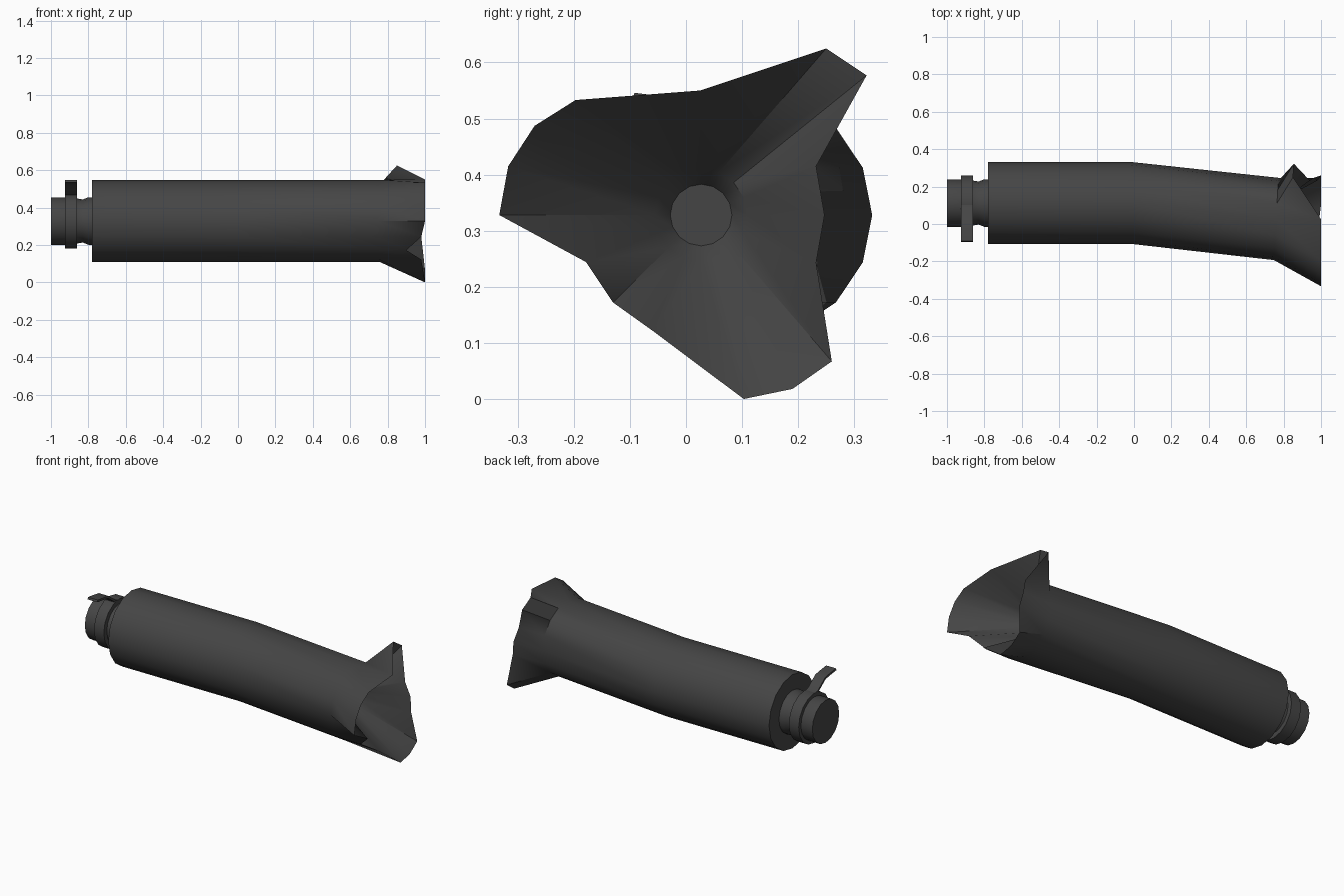
import bpy, bmesh, math

if "Cube" in bpy.data.objects:
    bpy.data.objects.remove(bpy.data.objects["Cube"])

SIDES = 16
CY, CZ = 0.112, 0.328            # axis of the straight half
TY = 0.027                       # axis at the torn end

metal = bpy.data.materials.new("dark_grey")
metal.diffuse_color = (0.06, 0.06, 0.06, 1)
metal.use_nodes = True
metal.node_tree.nodes["Principled BSDF"].inputs["Base Color"].default_value = metal.diffuse_color


def ring(x, r, cy=CY, skew=0.0):
    """Circle across the x axis, optionally tilted along x."""
    pts = []
    for i in range(SIDES):
        a = 2 * math.pi * i / SIDES
        c = math.cos(a)
        pts.append((x + skew * c, cy + r * c, CZ + r * math.sin(a)))
    return pts


def loft(name, rings, cap_start=True, cap_end=True, angle=40):
    """Skin a row of equal rings into one object."""
    bm = bmesh.new()
    rows = [[bm.verts.new(p) for p in r] for r in rings]
    n = len(rows[0])
    for a, b in zip(rows, rows[1:]):
        for i in range(n):
            j = (i + 1) % n
            bm.faces.new((a[i], a[j], b[j], b[i]))
    if cap_start:
        bm.faces.new(rows[0])
    if cap_end:
        bm.faces.new(rows[-1])
    bmesh.ops.recalc_face_normals(bm, faces=bm.faces)
    return finish(name, bm, angle)


def finish(name, bm, angle=40):
    me = bpy.data.meshes.new(name)
    bm.to_mesh(me)
    bm.free()
    ob = bpy.data.objects.new(name, me)
    bpy.context.collection.objects.link(ob)
    me.materials.append(metal)
    bpy.ops.object.select_all(action='DESELECT')
    ob.select_set(True)
    bpy.context.view_layer.objects.active = ob
    bpy.ops.object.shade_smooth_by_angle(angle=math.radians(angle))
    return ob


# torn rim, counter-clockwise from +y: (x, y, z)
rim = [(0.965, 0.247, 0.328), (0.94, 0.232, 0.415), (0.855, 0.322, 0.577), (0.85, 0.25, 0.625),
       (1, 0.025, 0.55), (1, -0.197, 0.533), (1, -0.27, 0.487), (1, -0.317, 0.415),
       (1, -0.333, 0.328), (0.98, -0.178, 0.244), (0.90, -0.13, 0.172), (0.98, -0.06, 0.122),
       (1, 0.103, 0.0), (1, 0.19, 0.018), (1, 0.26, 0.067), (0.98, 0.232, 0.243)]

# bent casing, flared rim, funnel inside and its hollow end
loft("casing", [ring(-0.78, 0.125), ring(-0.78, 0.22), ring(-0.01, 0.22, CY, -0.01),
                ring(0.76, 0.22, TY, 0.012), rim,
                ring(0.74, 0.082, TY), ring(0.70, 0.055, TY)], cap_start=False)

# neck with a groove behind the collar
loft("neck", [ring(-1, 0.115), ring(-1, 0.127), ring(-0.90, 0.127), ring(-0.86, 0.12),
              ring(-0.83, 0.115), ring(-0.80, 0.127), ring(-0.77, 0.127)])

# clip collar
X0, X1 = -0.925, -0.86
loft("clip_collar", [ring(X0, 0.12), ring(X0, 0.148), ring(X1, 0.148), ring(X1, 0.12)],
     cap_start=False, cap_end=False)

# bent tab rising from the collar: (y, z) path with thickness
path = [(0.135, 0.468), (0.08, 0.478), (0.045, 0.505), (0.01, 0.531), (-0.03, 0.538), (-0.092, 0.546)]
T = 0.012
loft("clip_tab", [[(X0, y, z), (X1, y, z), (X1, y - T * 0.3, z - T), (X0, y - T * 0.3, z - T)]
                  for y, z in path])
